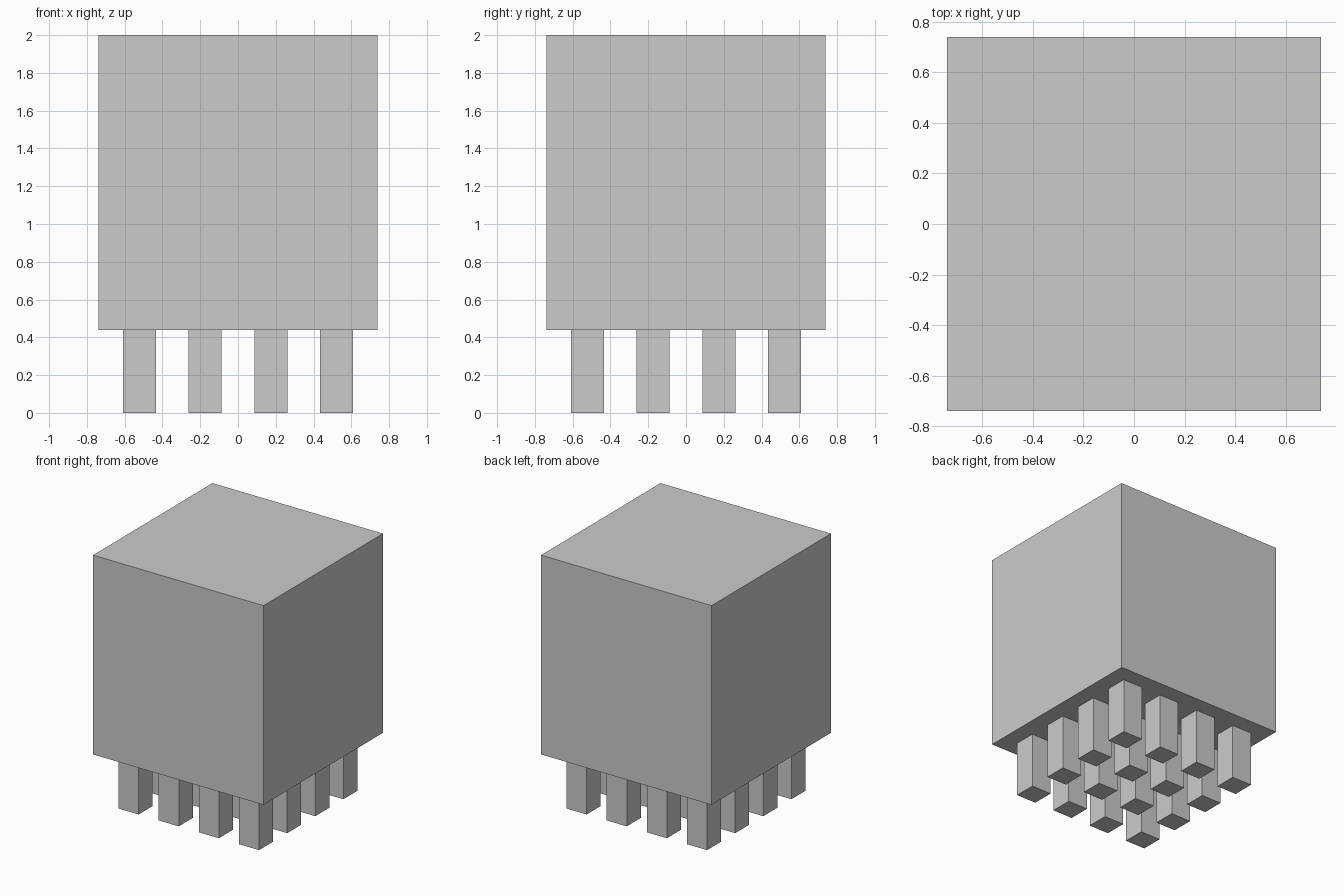
import bpy

if "Cube" in bpy.data.objects:
    bpy.data.objects.remove(bpy.data.objects["Cube"])

BODY_W = 1.478      # square body width
BODY_Z = 0.439      # underside of the body
TOP_Z = 2.0
LEG_W = 0.174       # square leg width
PITCH = 0.348       # spacing between leg centres
COUNT = 4           # legs per row


def box(name, x, y, z0, z1, width):
    bpy.ops.mesh.primitive_cube_add(size=1, location=(x, y, (z0 + z1) / 2))
    obj = bpy.context.object
    obj.name = name
    obj.scale = (width, width, z1 - z0)
    bpy.ops.object.transform_apply(location=False, rotation=False, scale=True)
    return obj


# Main block
box("body", 0, 0, BODY_Z, TOP_Z, BODY_W)

# Grid of square legs under the block
offsets = [(i - (COUNT - 1) / 2) * PITCH for i in range(COUNT)]
for row, y in enumerate(offsets, 1):
    for col, x in enumerate(offsets, 1):
        box(f"leg_row{row}_col{col}", x, y, 0, BODY_Z, LEG_W)
